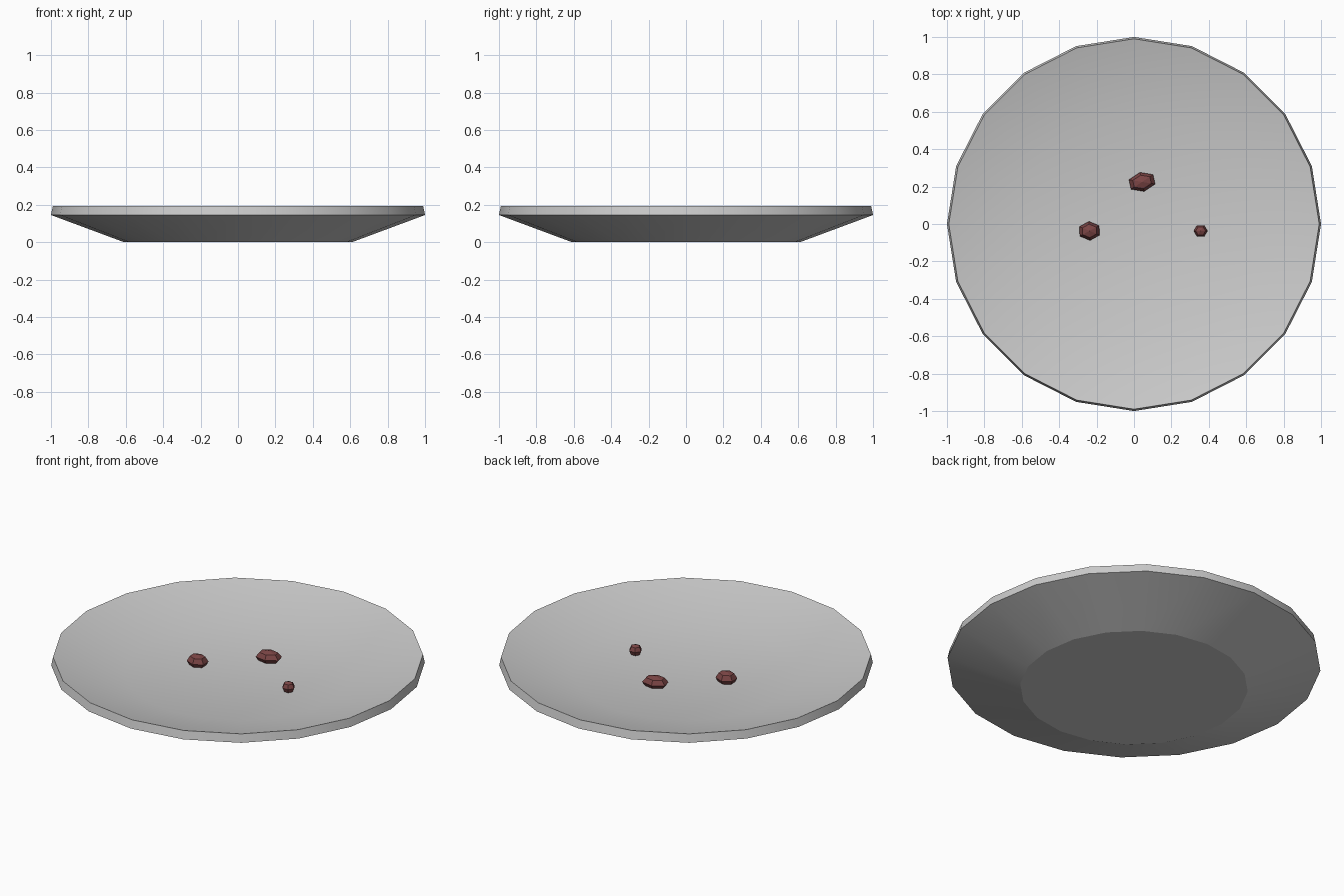
import bpy, bmesh
from math import cos, sin, pi, radians
from mathutils import Matrix

if "Cube" in bpy.data.objects:
    bpy.data.objects.remove(bpy.data.objects["Cube"])

SIDES = 20


def make_object(name, bm):
    mesh = bpy.data.meshes.new(name)
    bmesh.ops.recalc_face_normals(bm, faces=bm.faces)
    bm.to_mesh(mesh)
    bm.free()
    obj = bpy.data.objects.new(name, mesh)
    bpy.context.collection.objects.link(obj)
    return obj


# Plate: 20-sided lathe of (radius, height) from the base, over the rim, to the inner floor
profile = [(0.61, 0.0), (1.0, 0.145), (0.99, 0.193), (0.605, 0.09)]
bm = bmesh.new()
rings = [[bm.verts.new((r * cos(2 * pi * i / SIDES), r * sin(2 * pi * i / SIDES), z))
          for i in range(SIDES)] for r, z in profile]
for a, b in zip(rings, rings[1:]):
    for i in range(SIDES):
        j = (i + 1) % SIDES
        bm.faces.new((a[i], a[j], b[j], b[i]))
bm.faces.new(rings[0])
bm.faces.new(rings[-1])
plate = make_object("plate", bm)
bpy.context.view_layer.objects.active = plate
plate.select_set(True)
bpy.ops.object.shade_smooth_by_angle(angle=radians(19))
plate.select_set(False)

# Food morsels: faceted six-sided lumps resting on the inner floor
red = bpy.data.materials.new("dark_red")
red.diffuse_color = (0.2, 0.06, 0.06, 1)
red.use_nodes = True
red.node_tree.nodes["Principled BSDF"].inputs["Base Color"].default_value = red.diffuse_color


def morsel(name, location, size, turn):
    bm = bmesh.new()
    bmesh.ops.create_uvsphere(bm, u_segments=6, v_segments=4, radius=1)
    bmesh.ops.scale(bm, vec=size, verts=bm.verts)
    bmesh.ops.rotate(bm, matrix=Matrix.Rotation(radians(turn), 3, 'Z'), verts=bm.verts)
    obj = make_object(name, bm)
    obj.location = location
    obj.data.materials.append(red)


morsel("morsel_left", (-0.238, -0.037, 0.112), (0.061, 0.051, 0.04), 3)
morsel("morsel_back", (0.043, 0.225, 0.112), (0.076, 0.052, 0.037), 12)
morsel("morsel_right", (0.356, -0.037, 0.118), (0.035, 0.037, 0.033), 90)
